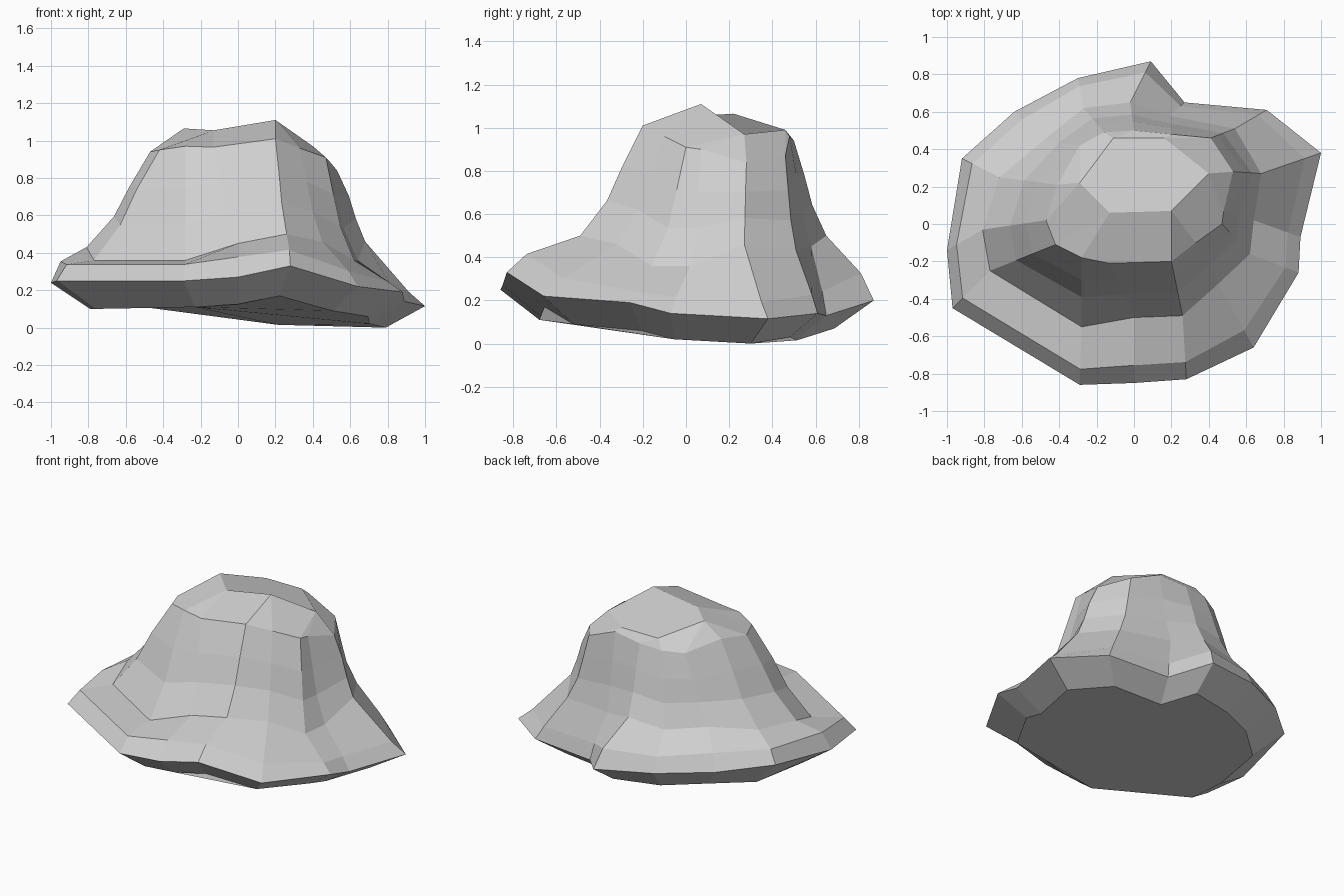
import bpy
import bmesh
from mathutils import Vector

default_cube = bpy.data.objects.get("Cube")
if default_cube:
    bpy.data.objects.remove(default_cube, do_unlink=True)

# Stone material
stone = bpy.data.materials.new("grey_stone")
stone_colour = (0.63, 0.63, 0.63, 1)
stone.use_nodes = True
stone.diffuse_color = stone_colour
stone.node_tree.nodes["Principled BSDF"].inputs["Base Color"].default_value = stone_colour

# Outline rings, one point per ridge, counter-clockwise from the front ridge
brim_outline = [
    (.28, -.83, .33), (.64, -.66, .22), (.88, -.26, .19), (.89, -.07, .14),
    (1, .38, .115), (.71, .61, .14), (.27, .65, .13), (.09, .87, .2),
    (-.3, .78, .24), (-.64, .6, .27), (-.92, .35, .3), (-1, -.14, .24),
    (-.97, -.45, .25), (-.29, -.86, .25), (0, -.85, .27)]
knee_outline = [
    (.26, -.49, .5), (.45, -.32, .46), (.62, -.16, .36), (.64, .02, .36),
    (.68, .27, .46), (.54, .51, .43), (.19, .58, .45), (-.02, .65, .5),
    (-.27, .62, .47), (-.48, .45, .48), (-.72, .25, .45), (-.81, -.03, .43),
    (-.77, -.25, .36), (-.28, -.55, .36), (0, -.5, .45)]
shoulder_outline = [
    (.2, -.2, 1.01), (.33, -.1, .96), (.47, 0, .91), (.48, .07, .9),
    (.53, .28, .84), (.41, .46, .87), (.2, .48, .96), (0, .5, .94),
    (-.16, .49, .93), (-.29, .42, .92), (-.41, .21, .97), (-.47, .02, .94),
    (-.42, -.11, .95), (-.28, -.18, .97), (-.13, -.21, .965)]

# Height of the base ring, rise of the brim bevel, and wall bulge per ridge
base_heights = [.17, .09, .06, .02, 0, .03, .015, .07,
                .08, .11, .105, .1, .1, .11, .125]
bevel_rises = [.5, .35, .3, .35, .22, .3, .35, .42,
               .42, .5, .55, .6, .8, .8, .6]
bulges = [0, 0, -.05, -.05, .1, -.05, 0, 0, 0, 0, 0, 0, .03, 0, 0]

# Crown corners, and which corner each ridge runs up to
crown_corners = {
    "front": (.2, .07, 1.11), "left": (.4, .27, .97), "back": (.16, .46, .99),
    "back_right": (-.11, .46, .99), "right": (-.29, .22, 1.065),
    "front_right": (-.13, .06, 1.055)}
ridge_tops = ["front", "front", "left", "left", "left", "back", "back",
              "back_right", "back_right", "right", "right", "right",
              "front_right", "front_right", "front_right"]
crown_outline = [crown_corners[name] for name in ridge_tops]


def between(lower, upper, inwards, rises):
    """Ring part way between two outlines, with inset and rise per ridge."""
    ring = []
    for start, end, inward, rise in zip(lower, upper, inwards, rises):
        a, b = Vector(start), Vector(end)
        point = a.lerp(b, inward)
        point.z = a.z + (b.z - a.z) * rise
        ring.append(point)
    return ring


def wall_ring(inward, rise):
    """Ring of the wall, pushed outwards where a ridge bulges."""
    return between(knee_outline, shoulder_outline,
                   [inward - bulge for bulge in bulges], [rise] * len(bulges))


def build_rock(name, rings):
    """Skin the rings with quads and close both ends."""
    bm = bmesh.new()
    loops = [[bm.verts.new(point) for point in ring] for ring in rings]
    count = len(loops[0])
    for lower, upper in zip(loops, loops[1:]):
        for i in range(count):
            j = (i + 1) % count
            bm.faces.new((lower[i], lower[j], upper[j], upper[i]))
    bm.faces.new(list(reversed(loops[0])))
    bm.faces.new(loops[-1])
    bmesh.ops.remove_doubles(bm, verts=bm.verts, dist=.0001)
    bmesh.ops.recalc_face_normals(bm, faces=bm.faces)
    mesh = bpy.data.meshes.new(name)
    bm.to_mesh(mesh)
    bm.free()
    mesh.materials.append(stone)
    rock = bpy.data.objects.new(name, mesh)
    bpy.context.collection.objects.link(rock)


# Rock: inset base, flared brim, concave wall, shoulder and crown
base_outline = [(x * .79, y * .79, height)
                for (x, y, z), height in zip(brim_outline, base_heights)]
bevel_outline = between(brim_outline, knee_outline,
                        [.27] * len(bevel_rises), bevel_rises)
build_rock("rock", [
    base_outline, brim_outline, bevel_outline, knee_outline,
    wall_ring(.43, .32), wall_ring(.68, .64),
    shoulder_outline, crown_outline])
